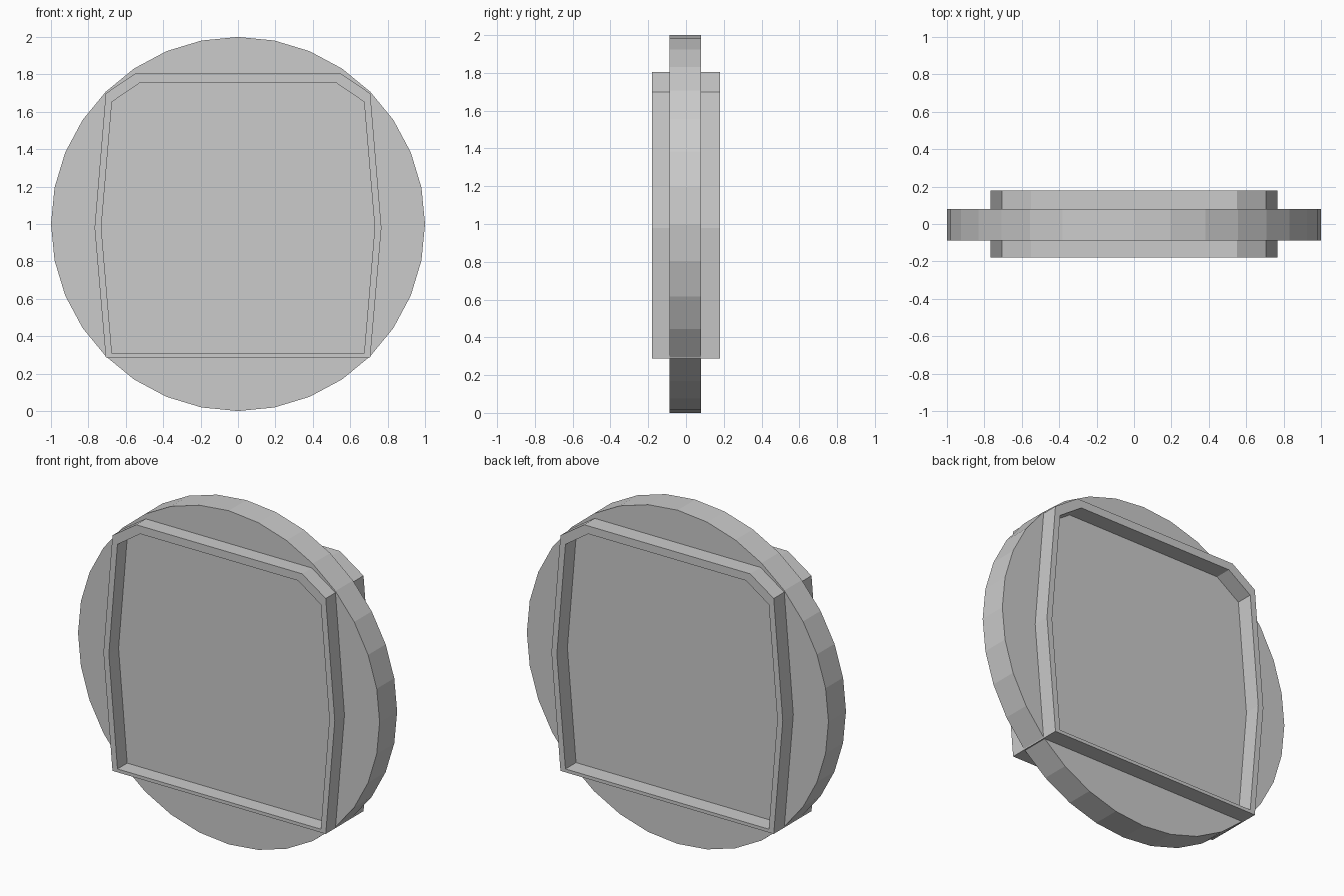
import bpy, bmesh
from math import sin, cos, pi

if "Cube" in bpy.data.objects:
    bpy.data.objects.remove(bpy.data.objects["Cube"])


def make_object(name, bm):
    bmesh.ops.recalc_face_normals(bm, faces=bm.faces)
    mesh = bpy.data.meshes.new(name)
    bm.to_mesh(mesh)
    bm.free()
    obj = bpy.data.objects.new(name, mesh)
    bpy.context.collection.objects.link(obj)
    return obj


def mirrored(half):
    """Closed outline from its right half, listed bottom to top."""
    return half + [(-x, z) for x, z in reversed(half)]


def add_loop(bm, outline, y):
    return [bm.verts.new((x, y, z)) for x, z in outline]


def bridge(bm, a, b):
    n = len(a)
    for i in range(n):
        j = (i + 1) % n
        bm.faces.new((a[i], a[j], b[j], b[i]))


# Round 32-sided disc
bm = bmesh.new()
circle = [(sin(2 * pi * i / 32), 1 + cos(2 * pi * i / 32)) for i in range(32)]
front, back = add_loop(bm, circle, -0.087), add_loop(bm, circle, 0.079)
bridge(bm, front, back)
bm.faces.new(front)
bm.faces.new(back)
make_object("disc", bm)

# Raised rim passing through the disc, open in the middle
outer = mirrored([(0.707, 0.287), (0.767, 0.98), (0.707, 1.698), (0.55, 1.804)])
inner = mirrored([(0.674, 0.307), (0.731, 0.98), (0.674, 1.653), (0.523, 1.756)])
bm = bmesh.new()
loops = [add_loop(bm, outline, y) for outline, y in
         ((outer, -0.179), (outer, 0.179), (inner, 0.179), (inner, -0.179))]
for i in range(4):
    bridge(bm, loops[i], loops[(i + 1) % 4])
make_object("raised_rim", bm)
